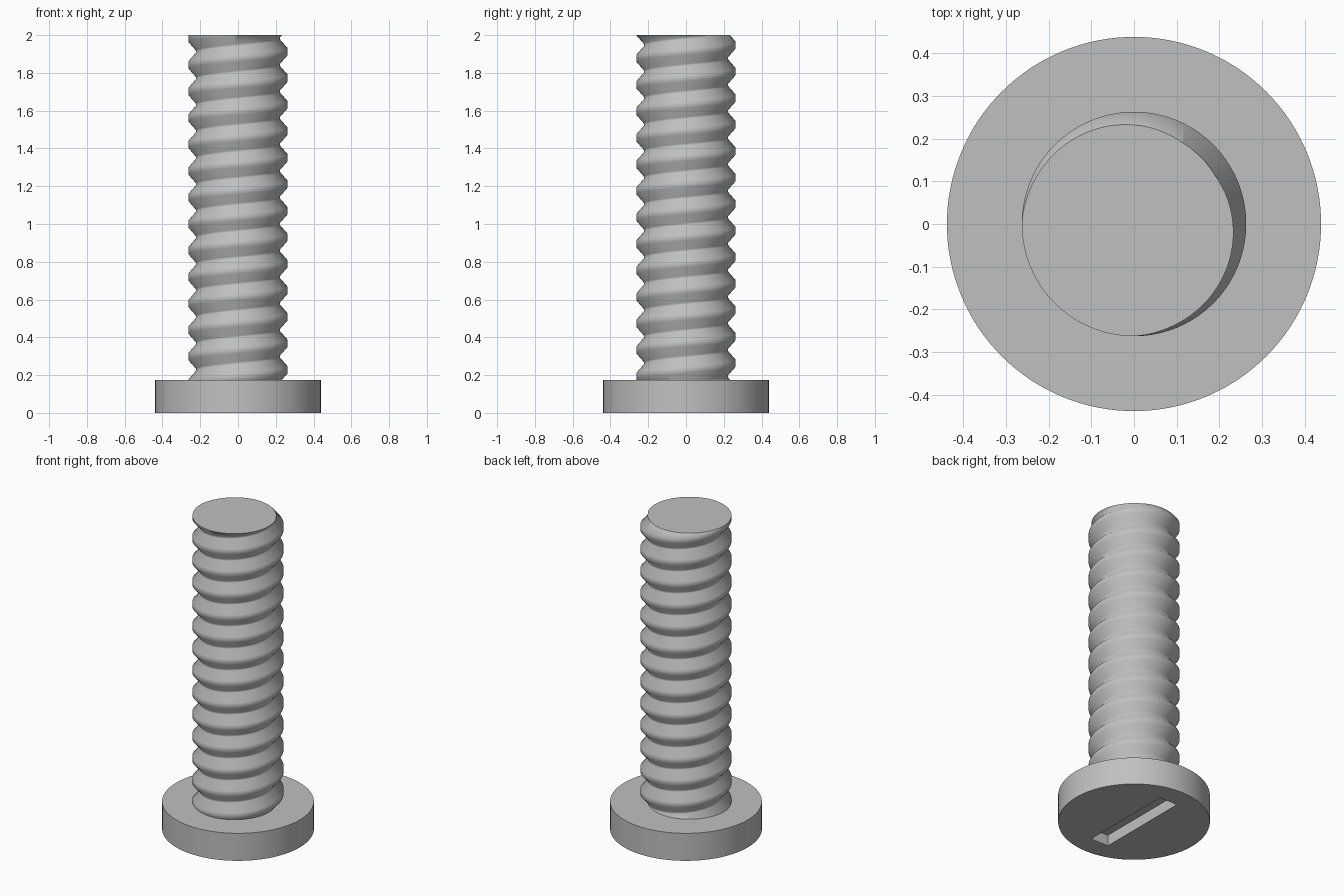
import bpy, bmesh, math
from mathutils import Vector

if "Cube" in bpy.data.objects:
    bpy.data.objects.remove(bpy.data.objects["Cube"], do_unlink=True)

UNIT = 2 / 11.4                  # one design unit in scene units
HEAD_R, HEAD_H = 2.5 * UNIT, UNIT
CREST_R, ROOT_R = 1.5 * UNIT, 1.265 * UNIT
TURNS, PITCH = 13, 0.8 * UNIT
TOP = 2.0
SEGMENTS = 80

steel = bpy.data.materials.new("grey_steel")
steel.use_nodes = True
steel.diffuse_color = (0.53, 0.53, 0.53, 1)
steel.node_tree.nodes["Principled BSDF"].inputs["Base Color"].default_value = (0.53, 0.53, 0.53, 1)


# Head: flat disc with a driver slot cut into its underside
bpy.ops.mesh.primitive_cylinder_add(vertices=128, radius=HEAD_R, depth=HEAD_H,
                                    location=(0, 0, HEAD_H / 2))
head = bpy.context.object
head.name = "screw_head"
head.data.materials.append(steel)

bpy.ops.mesh.primitive_cube_add(size=1, location=(0, 0, 0))
cutter = bpy.context.object
cutter.name = "slot_cutter"
cutter.hide_render = True
cutter.scale = (0.125, 0.62, 0.14)

cut = head.modifiers.new("driver_slot", 'BOOLEAN')
cut.operation = 'DIFFERENCE'
cut.solver = 'EXACT'
cut.object = cutter
bpy.ops.object.select_all(action='DESELECT')
head.select_set(True)
bpy.context.view_layer.objects.active = head
bpy.ops.object.modifier_apply(modifier=cut.name)
bpy.data.objects.remove(cutter, do_unlink=True)
bpy.ops.object.shade_smooth_by_angle(angle=math.radians(30))

# Threaded shaft: one thread profile (height in pitches, radius) swept on a helix
profile = [(-0.04, ROOT_R), (0.04, ROOT_R), (0.375, CREST_R), (0.625, CREST_R)]
rows = [(turn + h, r) for turn in range(-2, TURNS + 3) for h, r in profile]
bm = bmesh.new()
columns = []
for i in range(SEGMENTS + 1):
    angle = math.tau * i / SEGMENTS
    lift = i / SEGMENTS - 1 / 8      # the groove meets the end plane at 45 degrees
    columns.append([bm.verts.new((r * math.cos(angle), r * math.sin(angle),
                                  HEAD_H + (h + lift) * PITCH)) for h, r in rows])
for a, b in zip(columns, columns[1:]):
    for k in range(len(rows) - 1):
        bm.faces.new((a[k], b[k], b[k + 1], a[k + 1]))
bmesh.ops.remove_doubles(bm, verts=bm.verts[:], dist=1e-5)
for face in bm.faces:
    face.smooth = True

# Trim both ends flat and cap them
for z, direction in ((TOP, 1), (HEAD_H - 0.02, -1)):
    bmesh.ops.bisect_plane(bm, geom=bm.verts[:] + bm.edges[:] + bm.faces[:], dist=1e-6,
                           plane_co=Vector((0, 0, z)), plane_no=Vector((0, 0, direction)),
                           clear_outer=True)
    rim = [e for e in bm.edges if e.is_boundary
           and all(abs(v.co.z - z) < 1e-4 for v in e.verts)]
    for face in bmesh.ops.edgeloop_fill(bm, edges=rim)["faces"]:
        face.smooth = False
    for edge in rim:
        edge.smooth = False
bmesh.ops.recalc_face_normals(bm, faces=bm.faces[:])

mesh = bpy.data.meshes.new("threaded_shaft")
bm.to_mesh(mesh)
bm.free()
mesh.materials.append(steel)
shaft = bpy.data.objects.new("threaded_shaft", mesh)
bpy.context.collection.objects.link(shaft)
